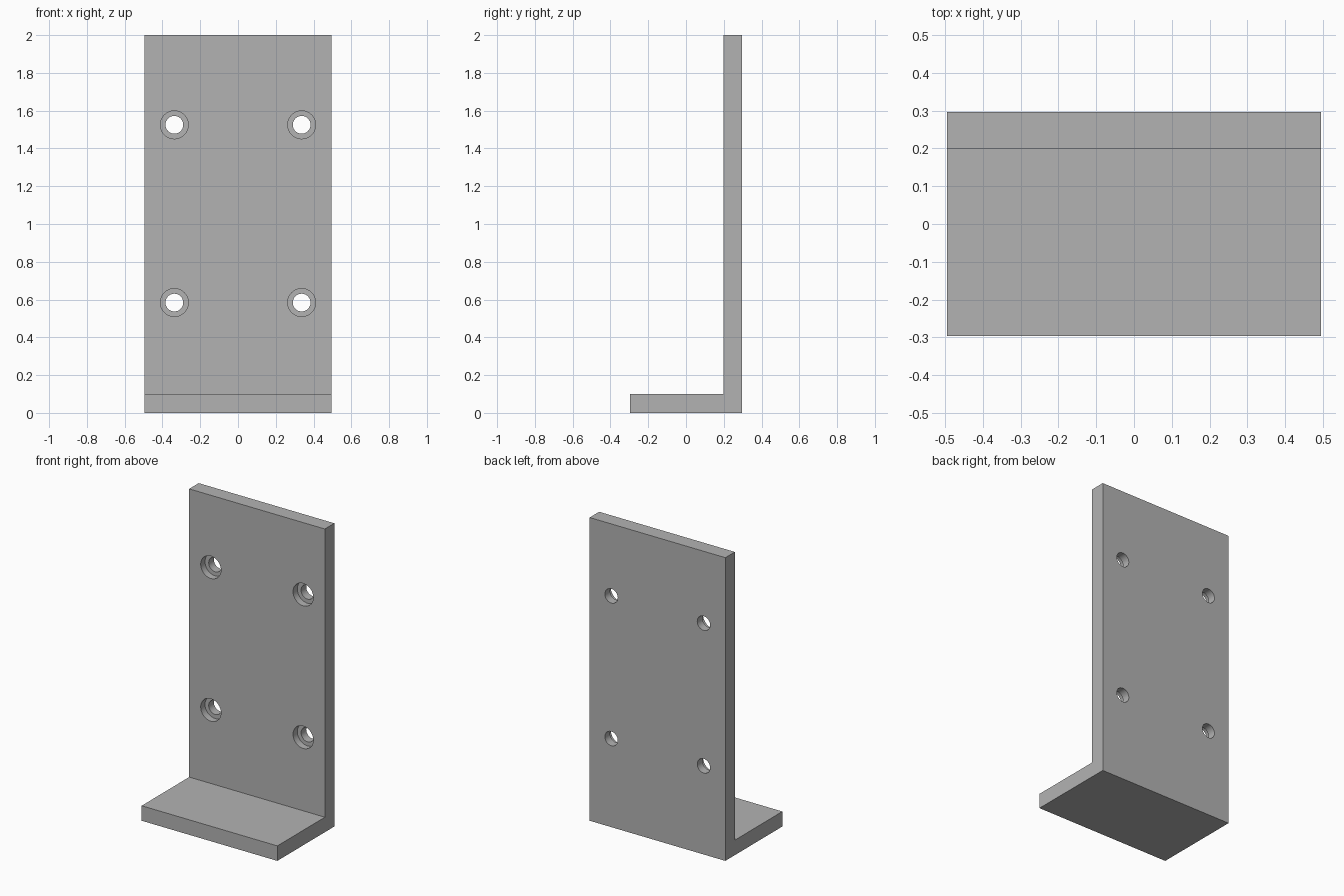
import bpy, bmesh
from math import radians
from mathutils import Matrix, Vector

cube = bpy.data.objects.get("Cube")
if cube:
    bpy.data.objects.remove(cube, do_unlink=True)

HALF_W, HALF_D, HEIGHT, THICK = 0.495, 0.297, 2.0, 0.099
FRONT = HALF_D - THICK            # front face of the upright plate
HOLE_X, HOLE_Z = 0.337, (0.584, 1.525)
BORE_R, RECESS_R, RECESS_DEPTH = 0.047, 0.074, 0.045

grey = bpy.data.materials.new("plain grey")
grey.use_nodes = True
grey.diffuse_color = (0.45, 0.45, 0.45, 1)
grey.node_tree.nodes["Principled BSDF"].inputs["Base Color"].default_value = grey.diffuse_color


def make_object(name, bm):
    bmesh.ops.recalc_face_normals(bm, faces=bm.faces)
    mesh = bpy.data.meshes.new(name)
    bm.to_mesh(mesh)
    bm.free()
    mesh.materials.append(grey)
    obj = bpy.data.objects.new(name, mesh)
    bpy.context.collection.objects.link(obj)
    return obj


def hole_cutter(name, radius, y0, y1):
    """Four cylinders along y, one at each fixing hole."""
    bm = bmesh.new()
    for x in (-HOLE_X, HOLE_X):
        for z in HOLE_Z:
            place = Matrix.Translation((x, (y0 + y1) / 2, z)) @ Matrix.Rotation(radians(90), 4, 'X')
            bmesh.ops.create_cone(bm, cap_ends=True, segments=48, radius1=radius,
                                  radius2=radius, depth=y1 - y0, matrix=place)
    obj = make_object(name, bm)
    obj.hide_render = True
    return obj


# L-shaped bracket: side profile extruded across the width
bm = bmesh.new()
profile = [(-HALF_D, 0), (HALF_D, 0), (HALF_D, HEIGHT),
           (FRONT, HEIGHT), (FRONT, THICK), (-HALF_D, THICK)]
face = bm.faces.new([bm.verts.new((-HALF_W, y, z)) for y, z in profile])
side = bmesh.ops.extrude_face_region(bm, geom=[face])
bmesh.ops.translate(bm, vec=Vector((2 * HALF_W, 0, 0)),
                    verts=[v for v in side["geom"] if isinstance(v, bmesh.types.BMVert)])
bracket = make_object("angle_bracket", bm)

# Through bores, then wider recesses on the front face
cutters = [hole_cutter("bore_cutter", BORE_R, FRONT - 0.05, HALF_D + 0.05),
           hole_cutter("recess_cutter", RECESS_R, FRONT - 0.05, FRONT + RECESS_DEPTH)]

bpy.ops.object.select_all(action='DESELECT')
bracket.select_set(True)
bpy.context.view_layer.objects.active = bracket
for cutter in cutters:
    mod = bracket.modifiers.new(cutter.name, 'BOOLEAN')
    mod.operation, mod.solver, mod.object = 'DIFFERENCE', 'EXACT', cutter
    bpy.ops.object.modifier_apply(modifier=mod.name)
    bpy.data.objects.remove(cutter, do_unlink=True)

bpy.ops.object.shade_smooth_by_angle(angle=radians(30))
